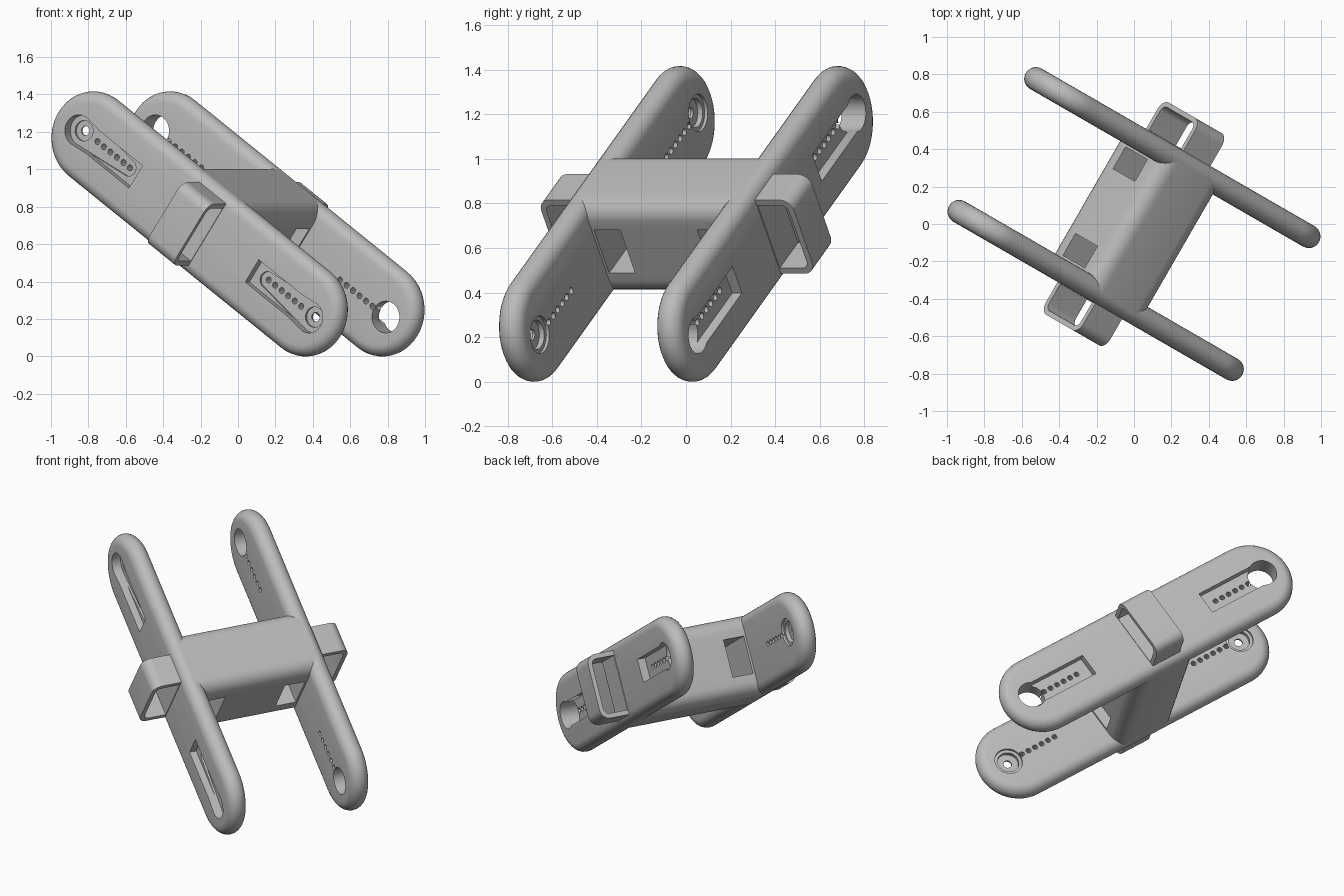
import bpy, bmesh, math
from mathutils import Matrix

cube = bpy.data.objects.get("Cube")
if cube:
    bpy.data.objects.remove(cube, do_unlink=True)

# Local frame: X along the arms, Y across the two arms, Z over the arm width
TILT = (Matrix.Translation((0, 0, 0.708))
        @ Matrix.Rotation(math.radians(-30), 4, 'Z')
        @ Matrix.Rotation(math.radians(35), 4, 'Y'))
ARM_Y, HALF_T = 0.41, 0.0625      # arm centre plane and half thickness
END_X, END_R = 0.80, 0.25         # arm end arcs
HUB_X = 0.868                     # hub bore position along the arm

grey = bpy.data.materials.new("plain_grey")
grey.use_nodes = True
grey.diffuse_color = (0.5, 0.5, 0.5, 1)
grey.node_tree.nodes["Principled BSDF"].inputs["Base Color"].default_value = (0.5, 0.5, 0.5, 1)


def arc(cx, cy, r, start, end, steps):
    return [(cx + r * math.cos(math.radians(start + (end - start) * i / steps)),
             cy + r * math.sin(math.radians(start + (end - start) * i / steps)))
            for i in range(steps + 1)]


def circle(cx, r, n=32):
    return arc(cx, 0, r, 0, 360, n)[:-1]


def pill(x0, r0, x1, r1, n=24):
    """Capsule outline from x0 to x1 (x0 < x1), possibly tapered."""
    return arc(x1, 0, r1, -90, 90, n) + arc(x0, 0, r0, 90, 270, n)


def rect(x0, x1, y0, y1, r_low=0.0, r_high=0.0):
    """Rectangle with separate corner radii on its low and high x sides."""
    pts = []
    for cx, cy, r, a in ((x1, y0, r_high, -90), (x1, y1, r_high, 0),
                         (x0, y1, r_low, 90), (x0, y0, r_low, 180)):
        if r:
            sx, sy = (-1 if cx == x1 else 1), (-1 if cy == y1 else 1)
            pts += arc(cx + sx * r, cy + sy * r, r, a, a + 90, 8)
        else:
            pts.append((cx, cy))
    return pts


def loft(name, shells, axis='Y'):
    """Each shell is a list of (outline, depth) rings, capped at both ends."""
    bm = bmesh.new()
    for rings in shells:
        loops = []
        for outline, d in rings:
            loops.append([bm.verts.new((p, d, q) if axis == 'Y' else (d, p, q))
                          for p, q in outline])
        bm.faces.new(loops[0])
        bm.faces.new(loops[-1])
        for a, b in zip(loops, loops[1:]):
            for i in range(len(a)):
                j = (i + 1) % len(a)
                bm.faces.new((a[i], a[j], b[j], b[i]))
    bmesh.ops.recalc_face_normals(bm, faces=bm.faces)
    mesh = bpy.data.meshes.new(name)
    bm.to_mesh(mesh)
    bm.free()
    mesh.materials.append(grey)
    ob = bpy.data.objects.new(name, mesh)
    bpy.context.collection.objects.link(ob)
    return ob


def cut(target, outlines, lo, hi, axis='Y'):
    """Subtract separate prisms from the target and discard the cutter."""
    cutter = loft("cutter", [[(o, lo), (o, hi)] for o in outlines], axis)
    cutter.hide_render = True
    mod = target.modifiers.new("cut", 'BOOLEAN')
    mod.operation, mod.solver, mod.object = 'DIFFERENCE', 'EXACT', cutter
    bpy.context.view_layer.objects.active = target
    bpy.ops.object.modifier_apply(modifier=mod.name)
    bpy.data.objects.remove(cutter, do_unlink=True)


def finish(ob):
    ob.matrix_world = TILT
    bpy.ops.object.select_all(action='DESELECT')
    ob.select_set(True)
    bpy.context.view_layer.objects.active = ob
    bpy.ops.object.shade_smooth_by_angle(angle=math.radians(30))


def arm(name, y):
    """Long bar with fully rounded rim."""
    rings = []
    for i in range(13):
        a = math.radians(-90 + 15 * i)
        r = END_R - HALF_T + HALF_T * math.cos(a)
        rings.append((pill(-END_X, r, END_X, r), y + HALF_T * math.sin(a)))
    return loft(name, [rings])


def both(make):
    return [make(-1), make(1)]


def pocket(s):
    a, b = sorted((s * (HUB_X - 0.43), s * HUB_X))
    return rect(a, b, -0.073, 0.073)


def horn(s):
    tip = HUB_X - 0.345
    return pill(tip, 0.045, HUB_X, 0.085) if s > 0 else pill(-HUB_X, 0.085, -tip, 0.045)


def hub(r):
    return both(lambda s: circle(s * HUB_X, r))


# Row of six pin holes near each arm end
pin_holes = [circle(s * (HUB_X - 0.1 - 0.049 * i), 0.016, 16)
             for s in (-1, 1) for i in range(6)]

# Front arm: stepped pockets outside, stepped bores inside
front_arm = arm("front_arm", -ARM_Y)
outer, inner = -ARM_Y - HALF_T, -ARM_Y + HALF_T
cut(front_arm, both(pocket), outer - 0.05, outer + 0.045)
cut(front_arm, both(horn), outer - 0.05, outer + 0.058)
cut(front_arm, hub(0.055), outer - 0.05, outer + 0.072)
cut(front_arm, hub(0.085), inner - 0.015, inner + 0.05)
cut(front_arm, hub(0.066), inner - 0.04, inner + 0.05)
cut(front_arm, hub(0.025), outer - 0.05, inner + 0.05)
cut(front_arm, pin_holes, outer - 0.05, inner + 0.05)
finish(front_arm)

# Back arm: plain pockets outside, large bores right through
back_arm = arm("back_arm", ARM_Y)
outer, inner = ARM_Y + HALF_T, ARM_Y - HALF_T
cut(back_arm, both(pocket), outer - 0.05, outer + 0.05)
cut(back_arm, hub(0.085), inner - 0.05, outer + 0.05)
cut(back_arm, pin_holes, inner - 0.05, outer + 0.05)
finish(back_arm)

# Cross beam with two strap tunnels
section = rect(-0.217, 0.217, -0.25, 0.25, 0.09, 0.09)
beam = loft("cross_beam", [[(section, -ARM_Y), (section, ARM_Y)]])
cut(beam, [rect(-0.335, -0.2, -0.118, 0.118), rect(0.2, 0.335, -0.118, 0.118)],
    -0.4, 0.4, 'X')
finish(beam)

# Hollow strap loops on the outside of each arm
for side, name in ((-1, "front_strap_loop"), (1, "back_strap_loop")):
    def loop_outline(y0, y1, h, r):
        if side > 0:
            return rect(y0, y1, -h, h, 0, r)
        return rect(-y1, -y0, -h, h, r, 0)
    shell = loop_outline(ARM_Y, 0.655, 0.202, 0.06)
    loop = loft(name, [[(shell, -0.101), (shell, 0.101)]], 'X')
    cut(loop, [loop_outline(ARM_Y + HALF_T + 0.004, 0.628, 0.172, 0.035)], -0.2, 0.2, 'X')
    finish(loop)
